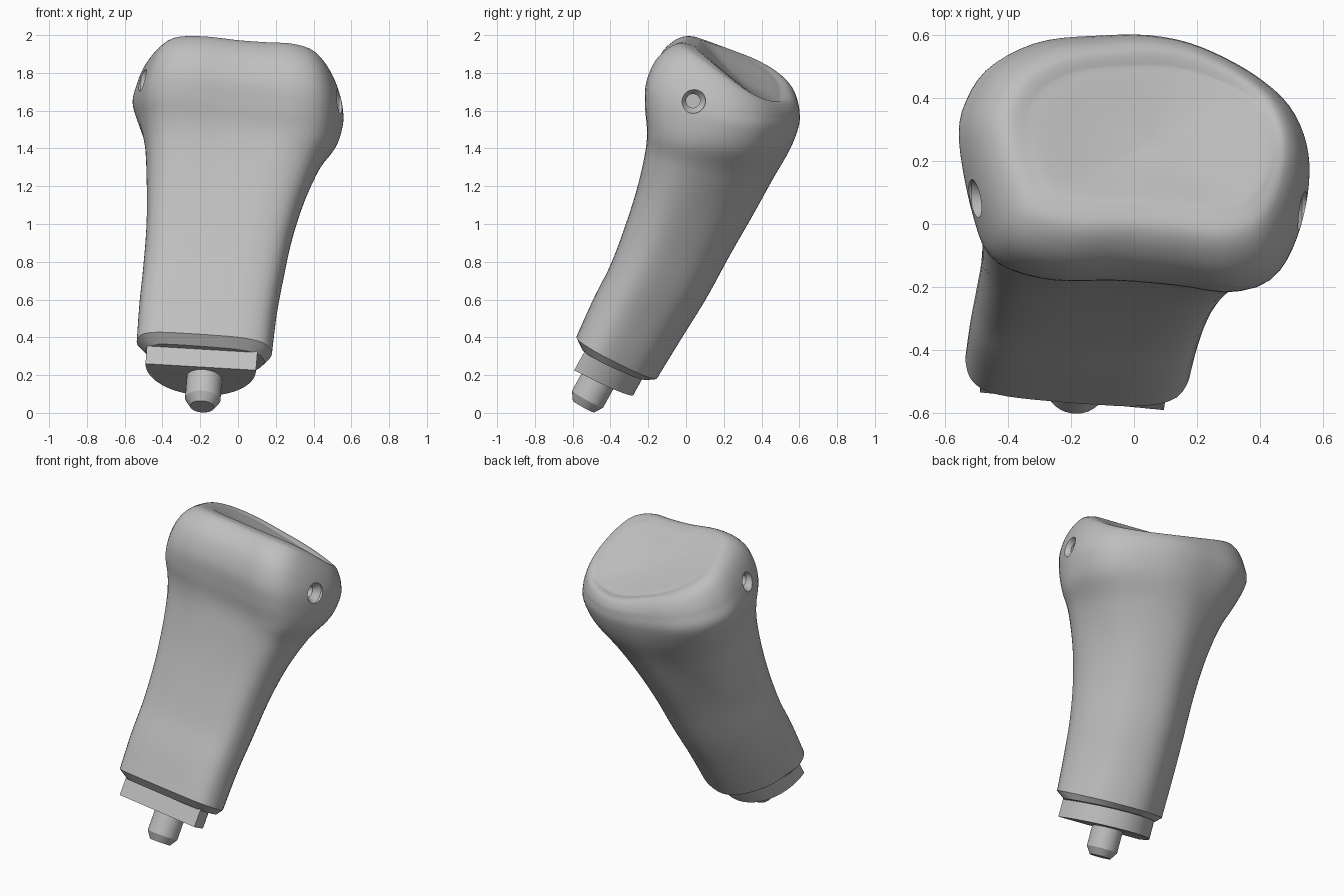
import bpy, bmesh, math
from mathutils import Vector

if "Cube" in bpy.data.objects:
    bpy.data.objects.remove(bpy.data.objects["Cube"])

grey = bpy.data.materials.new("bone grey")
grey.use_nodes = True
colour = (0.52, 0.52, 0.52, 1)
grey.diffuse_color = colour
grey.node_tree.nodes["Principled BSDF"].inputs["Base Color"].default_value = colour

SIDES = 80
AXIS = Vector((0.07, 0.48, 0.87)).normalized()


def catmull(a, b, c, d, t):
    return tuple(q + t * (r - p) / 2 + t * t * (p - 2.5 * q + 2 * r - s / 2)
                 + t ** 3 * (1.5 * (q - r) + (s - p) / 2)
                 for p, q, r, s in zip(a, b, c, d))


def polar_outline(points):
    """Smooth closed curve through the points, resampled at even angles."""
    n = len(points)
    dense = [catmull(*[points[(i + k) % n] for k in (-1, 0, 1, 2)], j / 20)
             for i in range(n) for j in range(20)]
    polar = sorted((math.atan2(v, u), math.hypot(u, v)) for u, v in dense)
    polar = ([(polar[-1][0] - math.tau, polar[-1][1])] + polar
             + [(polar[0][0] + math.tau, polar[0][1])])
    result = []
    for i in range(SIDES):
        a = -math.pi + math.tau * i / SIDES
        for (a0, r0), (a1, r1) in zip(polar, polar[1:]):
            if a0 <= a <= a1:
                r = r0 + (r1 - r0) * (a - a0) / max(a1 - a0, 1e-9)
                break
        result.append((r * math.cos(a), r * math.sin(a)))
    return result


def place(outline, section, drop=0):
    """Put a unit outline on the slanted plane of a section.
    drop lowers the back left corner."""
    fy, fz, by, bz, left, right = section[:6]
    mid, half = (left + right) / 2, (right - left) / 2
    points = []
    for u, v in outline:
        s = (v + 1) / 2
        z = fz + s * (bz - fz) - 0.11 * u * half - drop * s * (u + 1) / 2
        points.append(Vector((mid + u * half, fy + s * (by - fy), z)))
    return points


def loft(name, rings):
    bm = bmesh.new()
    rows = [[bm.verts.new(p) for p in ring] for ring in rings]
    for low, high in zip(rows, rows[1:]):
        for i in range(len(low)):
            j = (i + 1) % len(low)
            bm.faces.new((low[i], low[j], high[j], high[i]))
    bm.faces.new(rows[0][::-1])
    bm.faces.new(rows[-1])
    bmesh.ops.recalc_face_normals(bm, faces=bm.faces)
    mesh = bpy.data.meshes.new(name)
    bm.to_mesh(mesh)
    bm.free()
    obj = bpy.data.objects.new(name, mesh)
    bpy.context.collection.objects.link(obj)
    mesh.materials.append(grey)
    return obj


def rod(name, start, direction, profile, sides=32):
    """Turned part: profile is (distance along axis, radius)."""
    turn = direction.to_track_quat("Z", "Y")
    rings = [[start + turn @ Vector((r * math.cos(math.tau * i / sides),
                                     r * math.sin(math.tau * i / sides), d))
              for i in range(sides)] for d, r in profile]
    return loft(name, rings)


def smooth(obj):
    bpy.ops.object.select_all(action="DESELECT")
    obj.select_set(True)
    bpy.context.view_layer.objects.active = obj
    bpy.ops.object.shade_smooth_by_angle(angle=math.radians(33))


# Unit outlines: D-shaped shaft and rounded, lopsided head
shaft_outline = polar_outline([
    (-1, -.22), (-.99, -.45), (-.94, -.63), (-.82, -.77), (-.6, -.86),
    (-.2, -.93), (.2, -.98), (.5, -1), (.76, -.95), (.92, -.8), (1, -.45),
    (.9, 0), (.65, .55), (.3, .88), (-.05, 1), (-.4, .85), (-.72, .5), (-.93, 0)])
head_outline = polar_outline([
    (-1, .2), (-.95, .52), (-.81, .77), (-.54, .95), (-.2, 1), (.1, 1),
    (.38, .91), (.7, .68), (.91, .4), (1, 0), (.95, -.5), (.8, -.88), (.55, -1),
    (.25, -.95), (-.1, -.91), (-.5, -.9), (-.8, -.75), (-.92, -.4)])

# Sections: front y, z, back y, z, left x, right x, share of head, corner drop
sections = [
    (-.58, .42, -.155, .18, -.535, .18, 0, 0),
    (-.49, .62, -.02, .40, -.52, .205, 0, 0),
    (-.40, .80, .11, .61, -.5, .24, 0, 0),
    (-.325, 1, .23, .83, -.485, .285, .05, 0),
    (-.262, 1.2, .35, 1.04, -.485, .35, .15, 0),
    (-.217, 1.4, .46, 1.24, -.5, .44, .45, 0),
    (-.206, 1.52, .55, 1.4, -.532, .525, .8, 0),
    (-.216, 1.65, .595, 1.53, -.557, .555, 1, .01),
    (-.212, 1.77, .597, 1.625, -.535, .553, 1, .05),
    (-.17, 1.88, .587, 1.69, -.5, .535, 1, .1),
    (-.105, 1.95, .567, 1.735, -.457, .51, 1, .13),
    (-.03, 1.982, .54, 1.757, -.4, .48, 1, .15),
    (.05, 1.96, .5, 1.75, -.335, .445, 1, .14)]

rings = [place(shaft_outline, (-.55, .355, -.205, .175, -.49, .14))]
last = len(sections) - 1
for i in range(last):
    four = [sections[min(max(i + k, 0), last)] for k in (-1, 0, 1, 2)]
    for j in range(6 + (i == last - 1)):
        sec = catmull(*four, j / 6)
        mixed = [(a + sec[6] * (c - a), b + sec[6] * (d - b))
                 for (a, b), (c, d) in zip(shaft_outline, head_outline)]
        rings.append(place(mixed, sec, sec[7]))

# Shallow dished joint face
rim = rings[-1]
centre = sum(rim, Vector()) / len(rim)
for k in range(1, 16):
    s = 1 - k / 16
    rings.append([centre + (p - centre) * s - AXIS * 0.035 * (1 - s * s) ** 1.5
                  for p in rim])
body = loft("bone_body", rings)

# Countersunk hole on each side of the head
for start, direction in ((Vector((.55, .037, 1.652)), Vector((-1, 0, 0))),
                         (Vector((-.525, .075, 1.77)), Vector((1, .05, -.1)))):
    cutter = rod("hole_cutter", start, direction.normalized(),
                 [(-.08, .067), (.015, .066), (.055, .037), (.35, .037)])
    cutter.hide_render = True
    cut = body.modifiers.new("hole", "BOOLEAN")
    cut.object = cutter
    cut.operation = "DIFFERENCE"
    cut.solver = "EXACT"
    bpy.context.view_layer.objects.active = body
    bpy.ops.object.modifier_apply(modifier=cut.name)
    bpy.data.objects.remove(cutter)
smooth(body)

# Mounting plug: flat front, round back
arc = [math.pi * i / 40 for i in range(41)]
plug_outline = [(math.cos(a), -.82 - .18 * math.cos(a) + 1.82 * math.sin(a))
                for a in arc]
plug = loft("mounting_plug", [
    place(plug_outline, (-.592, .258, -.28, .093, -.49, .095)),
    place(plug_outline, (-.512, .403, -.2, .238, -.478, .107))])
smooth(plug)

# Locating peg with chamfered tip
peg = rod("locating_peg", Vector((-.19, -.543, .033)), AXIS,
          [(0, .064), (.045, .094), (.32, .094)])
smooth(peg)
